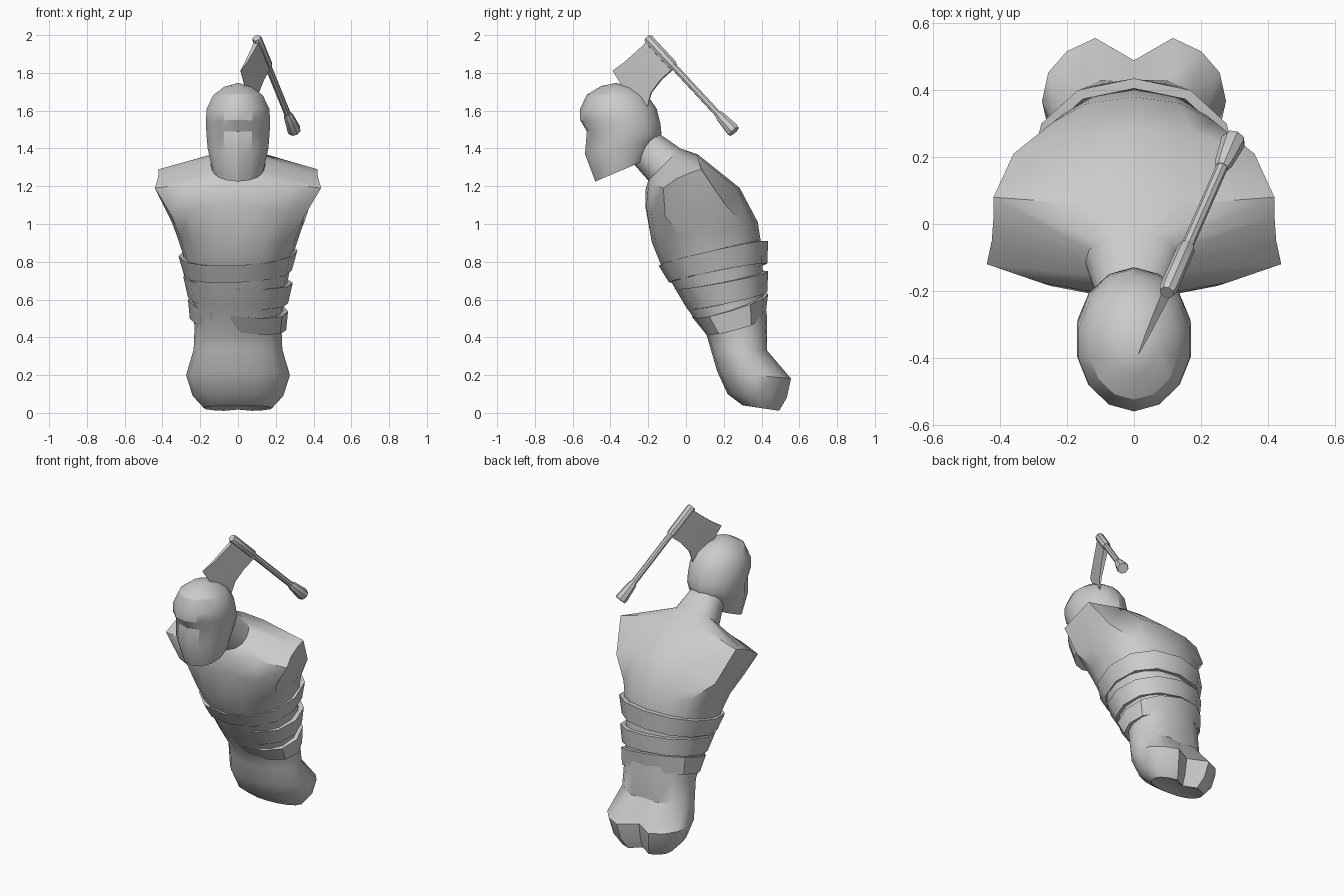
import bpy, bmesh, math
from mathutils import Vector

if "Cube" in bpy.data.objects:
    bpy.data.objects.remove(bpy.data.objects["Cube"])


def ring(front, back, hw, n=16, e=0.9, cleft=0.0, roll=0.0):
    """Tilted oval ring through a front and a back (y, z) point."""
    pts = []
    for i in range(n):
        a = 2 * math.pi * i / n
        c, s = math.cos(a), math.sin(a)
        c = math.copysign(abs(c) ** e, c)
        s = math.copysign(abs(s) ** e, s) if abs(s) > 1e-6 else 0
        t = (1 - c) / 2
        if i == n // 2:
            t -= cleft
        x = hw * s
        pts.append((x, front[0] + (back[0] - front[0]) * t,
                    front[1] + (back[1] - front[1]) * t + roll * x))
    return pts


def mirrored(half):
    return half + [(-x, y, z) for x, y, z in half[-2:0:-1]]


def loft(name, rings, start=None, end=None, closed=False, angle=35):
    """Skin a list of rings; ends get a fan to a point or a flat cap."""
    bm = bmesh.new()
    rows = [[bm.verts.new(p) for p in r] for r in rings]
    n = len(rows[0])
    pairs = list(zip(rows, rows[1:]))
    if closed:
        pairs.append((rows[-1], rows[0]))
    for a, b in pairs:
        for i in range(n):
            j = (i + 1) % n
            bm.faces.new((a[i], a[j], b[j], b[i]))
    if not closed:
        for row, tip in ((rows[0], start), (rows[-1], end)):
            if tip:
                v = bm.verts.new(tip)
                for i in range(n):
                    bm.faces.new((row[i], row[(i + 1) % n], v))
            else:
                bm.faces.new(row)
    bmesh.ops.recalc_face_normals(bm, faces=bm.faces)
    me = bpy.data.meshes.new(name)
    bm.to_mesh(me)
    bm.free()
    ob = bpy.data.objects.new(name, me)
    bpy.context.collection.objects.link(ob)
    bpy.ops.object.select_all(action='DESELECT')
    ob.select_set(True)
    bpy.context.view_layer.objects.active = ob
    bpy.ops.object.shade_smooth_by_angle(angle=math.radians(angle))
    return ob


# Torso: hips with cleft, waist, chest, cut shoulders, neck
armpit = mirrored([(0, -.215, 1.09), (.12, -.21, 1.09), (.25, -.185, 1.07),
                   (.35, -.11, 1.04), (.355, .02, 1.02), (.35, .15, 1.04),
                   (.36, .21, 1.10), (.17, .275, 1.18), (0, .285, 1.19)])
shoulder = mirrored([(0, -.215, 1.18), (.14, -.20, 1.20), (.28, -.175, 1.21),
                     (.44, -.12, 1.19), (.425, -.05, 1.24), (.42, .02, 1.27),
                     (.42, .08, 1.29), (.14, .06, 1.36), (0, .06, 1.37)])
loft("torso", [
    ring((.30, .04), (.50, .01), .18, cleft=.25),
    ring((.22, .10), (.545, .08), .24, cleft=.22),
    ring((.165, .22), (.57, .18), .275, cleft=.2),
    ring((.13, .34), (.44, .33), .235, cleft=.06),
    ring((.11, .41), (.43, .50), .23),
    ring((.00, .56), (.41, .66), .245),
    ring((-.135, .79), (.40, .88), .29),
    ring((-.18, .90), (.38, 1.01), .33),
    armpit, shoulder,
    ring((-.20, 1.23), (-.03, 1.40), .145),
    ring((-.27, 1.31), (-.13, 1.47), .115),
    ring((-.33, 1.40), (-.21, 1.53), .10),
], start=(0, .40, .06))

# Helmeted head with brow overhang and pointed chin
loft("head", [ring(f, b, w, n=14, e=1) for f, b, w in [
    ((-.48, 1.225), (-.21, 1.34), .135),
    ((-.535, 1.37), (-.14, 1.45), .165),
    ((-.525, 1.49), (-.13, 1.48), .172),
    ((-.56, 1.55), (-.135, 1.53), .175),
    ((-.56, 1.61), (-.155, 1.61), .170),
    ((-.525, 1.685), (-.20, 1.675), .135),
    ((-.45, 1.73), (-.27, 1.72), .075)]], end=(0, -.37, 1.747), angle=28)

# Belts: thick tilted bands (bottom front/back, top front/back)
belts = [
    ("upper_belt", (-.09, .69), (.43, .79), .285, (-.145, .78), (.435, .91), .315, .05),
    ("middle_belt", (.01, .55), (.43, .64), .265, (-.06, .66), (.435, .75), .29, -.06),
    ("lower_belt", (.10, .425), (.42, .51), .255, (.03, .51), (.435, .63), .265, -.12),
]
for name, f0, b0, w0, f1, b1, w1, roll in belts:
    def band(f, b, w, k):
        return ring((f[0] + k, f[1]), (b[0] - k, b[1]), w - k, n=12, roll=roll)
    loft(name, [band(f0, b0, w0, 0), band(f1, b1, w1, 0),
                band(f1, b1, w1, .03), band(f0, b0, w0, .03)], closed=True)

# Axe frame: d along handle, u toward the cutting edge, w across the blade
top, butt = Vector((.10, -.20, 1.98)), Vector((.30, .255, 1.49))
length = (butt - top).length
d = (butt - top).normalized()
u = Vector((-.077, -.167, -.19))
u = (u - d * u.dot(d)).normalized()
w = d.cross(u)


def tube(name, stations, n=8):
    loft(name, [[top + d * (t * length)
                 + r * (u * math.cos(2 * math.pi * i / n) + w * math.sin(2 * math.pi * i / n))
                 for i in range(n)] for t, r in stations], angle=30)


tube("axe_handle", [(.05, .018), (.95, .018)])
tube("axe_socket", [(-.01, .022), (.01, .027), (.28, .027), (.30, .02)])
tube("axe_pommel", [(.81, .02), (.84, .027), (.98, .037), (1.0, .033)])

# Axe blade: tapers in thickness toward a convex edge
rows = []
for h, s0, s1, th, bulge in [(0, .01, .215, .014, 0), (.10, .0, .205, .011, 0),
                             (.19, -.012, .212, .007, .01), (.265, -.03, .25, .001, .03)]:
    m = (s0 + s1) / 2
    rows.append([top + d * s + u * (h + q) + w * k for s, q, k in
                 [(s0, 0, th), (m, bulge, th), (s1, 0, th),
                  (s1, 0, -th), (m, bulge, -th), (s0, 0, -th)]])
loft("axe_blade", rows, angle=20)
